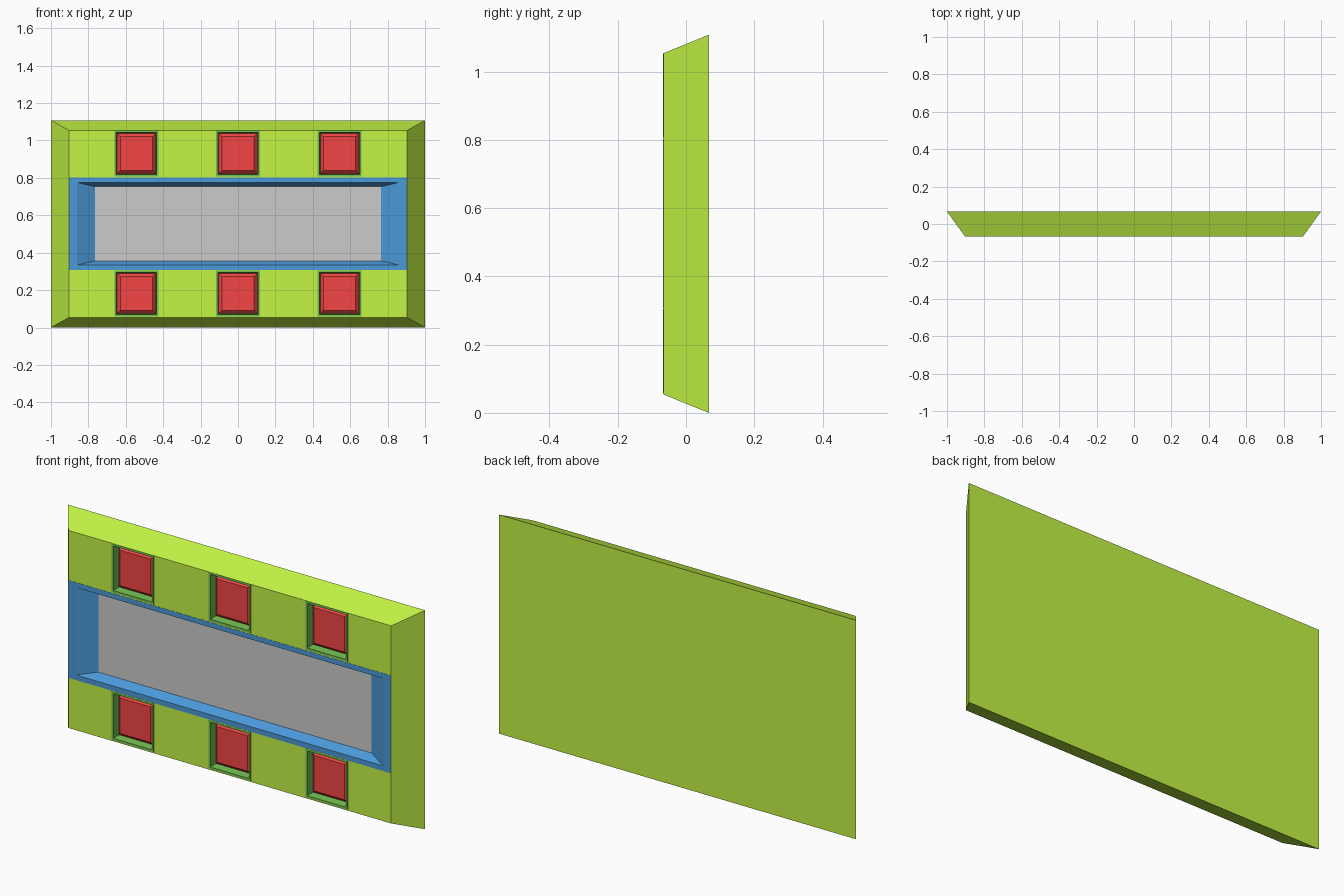
import bpy, bmesh

if "Cube" in bpy.data.objects:
    bpy.data.objects.remove(bpy.data.objects["Cube"])

FRONT = -0.066
BACK = 0.067


def material(name, rgb):
    m = bpy.data.materials.new(name)
    m.diffuse_color = (*rgb, 1)
    m.use_nodes = True
    m.node_tree.nodes["Principled BSDF"].inputs["Base Color"].default_value = m.diffuse_color
    return m


def nested(name, cx, cz, rings, mat=None, cap_front=True, cap_back=False):
    """Skin rectangular loops (half width, half height, y), each facing -y."""
    bm = bmesh.new()
    loops = [[bm.verts.new((cx + sx * w, y, cz + sz * h))
              for sx, sz in ((-1, -1), (1, -1), (1, 1), (-1, 1))]
             for w, h, y in rings]
    for a, b in zip(loops, loops[1:]):
        for i in range(4):
            j = (i + 1) % 4
            bm.faces.new((a[i], a[j], b[j], b[i]))
    if cap_front:
        bm.faces.new(loops[-1])
    if cap_back:
        bm.faces.new(loops[0][::-1])
    mesh = bpy.data.meshes.new(name)
    bm.to_mesh(mesh)
    bm.free()
    ob = bpy.data.objects.new(name, mesh)
    bpy.context.collection.objects.link(ob)
    if mat:
        mesh.materials.append(mat)
    return ob


green = material("green", (0.55, 0.91, 0.06))
dark_green = material("dark_green", (0.17, 0.52, 0.08))
blue = material("blue", (0.07, 0.32, 0.69))
red = material("red", (0.91, 0.06, 0.06))

BUTTONS = [(x, z) for x in (-0.543, 0, 0.543) for z in (0.182, 0.93)]
PANEL_Z = 0.555

# bevelled body with pockets for the panel and buttons
body = nested("body", 0, 0.554, [(1, 0.554, BACK), (0.904, 0.5, FRONT)],
              green, cap_back=True)


def cut_pocket(cx, cz, w, h, depth):
    cutter = nested("pocket_cutter", cx, cz,
                    [(w, h, FRONT + depth), (w, h, FRONT - 0.1)], cap_back=True)
    cutter.hide_render = True
    mod = body.modifiers.new("pocket", 'BOOLEAN')
    mod.operation = 'DIFFERENCE'
    mod.solver = 'EXACT'
    mod.object = cutter
    bpy.context.view_layer.objects.active = body
    bpy.ops.object.modifier_apply(modifier=mod.name)
    bpy.data.objects.remove(cutter)


cut_pocket(0, PANEL_Z, 0.88, 0.232, 0.05)
for x, z in BUTTONS:
    cut_pocket(x, z, 0.113, 0.118, 0.06)

# blue surround sloping down to the grey panel
face = FRONT - 0.001
floor = FRONT + 0.043
nested("panel_surround", 0, PANEL_Z,
       [(0.904, 0.247, FRONT), (0.904, 0.247, face), (0.861, 0.221, face),
        (0.765, 0.198, floor)], blue, cap_front=False)
nested("panel", 0, PANEL_Z, [(0.765, 0.198, floor)])

# sunken button frames and raised buttons
for x, z in BUTTONS:
    nested("button_frame", x, z,
           [(0.118, 0.123, FRONT), (0.118, 0.123, face), (0.108, 0.113, face),
            (0.103, 0.108, FRONT + 0.045)], dark_green)
    nested("button", x, z,
           [(0.103, 0.108, FRONT + 0.044), (0.103, 0.108, FRONT + 0.038),
            (0.086, 0.090, FRONT + 0.02)], red)
